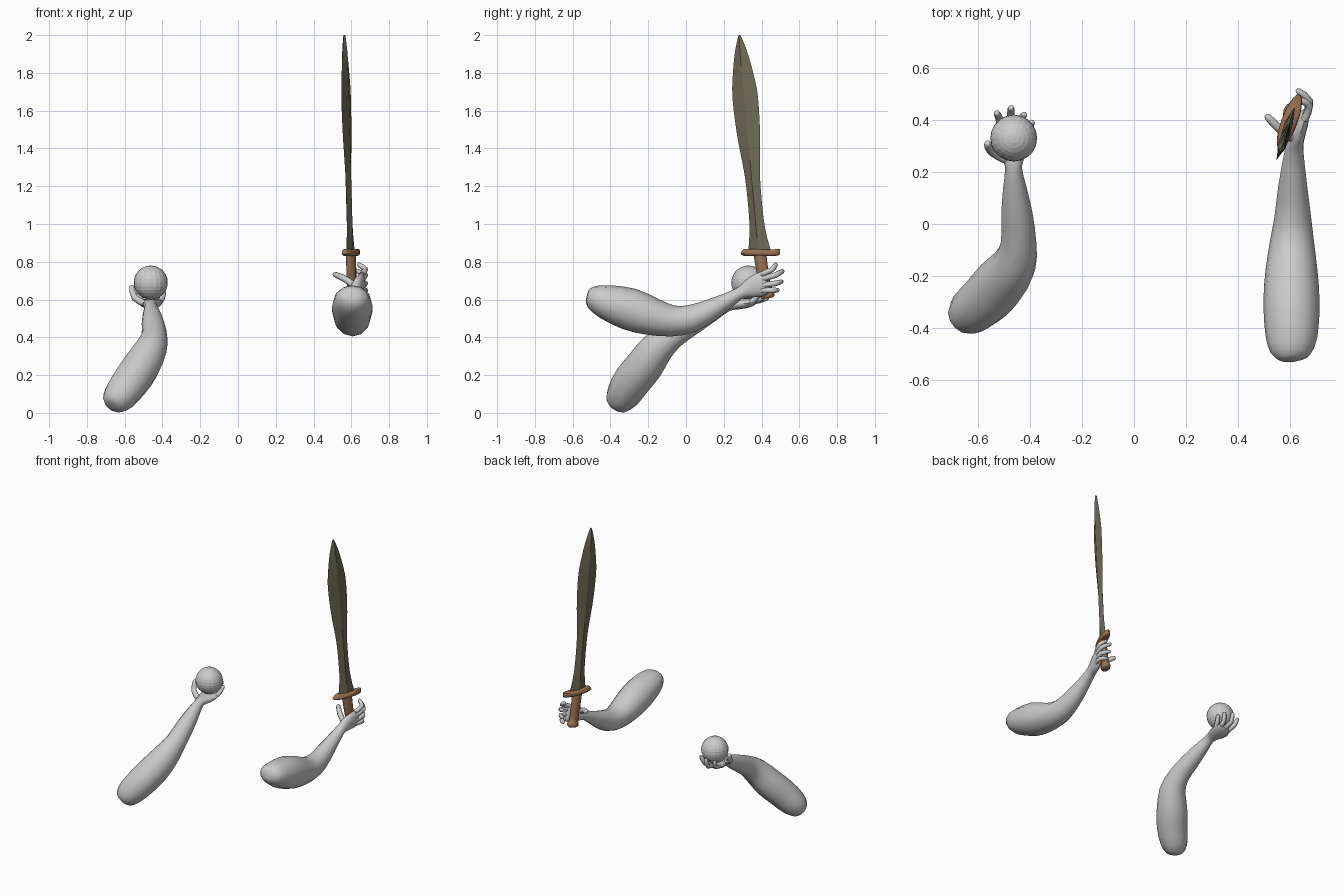
import bpy, bmesh
from math import cos, sin, pi
from mathutils import Vector

if "Cube" in bpy.data.objects:
    bpy.data.objects.remove(bpy.data.objects["Cube"])


def material(name, rgb):
    m = bpy.data.materials.new(name)
    m.use_nodes = True
    m.diffuse_color = (*rgb, 1)
    m.node_tree.nodes["Principled BSDF"].inputs["Base Color"].default_value = (*rgb, 1)
    return m


GREY = material("pale_grey", (0.6, 0.6, 0.6))
BLADE = material("dull_bronze", (0.16, 0.145, 0.095))
WOOD = material("brown_grip", (0.33, 0.17, 0.085))


def spline(a, b, c, d, t):
    return 0.5 * (2 * b + (c - a) * t + (2 * a - 5 * b + 4 * c - d) * t * t
                  + (3 * b - a - 3 * c + d) * t ** 3)


def loft(name, sections, mat, ref=(1, 0, 0), sides=12, steps=2, angle=1.0):
    """Sweep an ellipse through sections of (x, y, z, radius along ref, other radius)."""
    n = len(sections)
    rows = []
    for i in range(n - 1):
        near = [sections[min(max(i + k, 0), n - 1)] for k in (-1, 0, 1, 2)]
        for s in range(steps):
            rows.append([spline(*v, s / steps) for v in zip(*near)])
    rows.append(list(sections[-1]))
    centres = [Vector(r[:3]) for r in rows]
    bm = bmesh.new()
    rings = []
    for i, r in enumerate(rows):
        tangent = (centres[min(i + 1, len(rows) - 1)] - centres[max(i - 1, 0)]).normalized()
        u = Vector(ref)
        u = (u - tangent * u.dot(tangent)).normalized()
        v = tangent.cross(u)
        rings.append([bm.verts.new(centres[i] + u * r[3] * cos(2 * pi * k / sides)
                                   + v * r[4] * sin(2 * pi * k / sides))
                      for k in range(sides)])
    for p, q in zip(rings, rings[1:]):
        for k in range(sides):
            j = (k + 1) % sides
            bm.faces.new((p[k], p[j], q[j], q[k]))
    bm.faces.new(rings[0])
    bm.faces.new(rings[-1])
    bmesh.ops.recalc_face_normals(bm, faces=bm.faces)
    mesh = bpy.data.meshes.new(name)
    bm.to_mesh(mesh)
    bm.free()
    mesh.materials.append(mat)
    ob = bpy.data.objects.new(name, mesh)
    bpy.context.collection.objects.link(ob)
    bpy.ops.object.select_all(action="DESELECT")
    ob.select_set(True)
    bpy.context.view_layer.objects.active = ob
    bpy.ops.object.shade_smooth_by_angle(angle=angle)
    return ob


def finger(name, base, middle, tip, r=0.015):
    """Tapered digit with a rounded tip."""
    end = Vector(tip) + (Vector(tip) - Vector(middle)).normalized() * r * 0.6
    pts = [(base, r), (middle, r), (tip, r * 0.8), (end, r * 0.3)]
    loft(name, [(*p, w, w) for p, w in pts], GREY, ref=(0.8, -0.3, 0.5), sides=8)


# Left arm, running through the wrist into an upright palm
loft("left_arm", [
    (.60, -.523, .622, .035, .03), (.60, -.50, .615, .075, .06), (.605, -.43, .59, .10, .09),
    (.605, -.30, .55, .108, .112), (.605, -.18, .51, .10, .10), (.607, -.07, .487, .085, .082),
    (.61, .03, .50, .07, .073), (.61, .15, .555, .055, .055), (.615, .28, .63, .036, .032),
    (.625, .33, .655, .03, .048), (.642, .38, .675, .026, .062), (.655, .42, .69, .018, .058),
    (.655, .43, .693, .008, .045)], GREY)

# Left fingers, spread and curling round the grip
for name, z, tip in (("index", .733, (.64, .475, .785)), ("middle", .708, (.632, .51, .75)),
                     ("ring", .675, (.635, .505, .695)), ("little", .648, (.642, .485, .65))):
    middle = (.674, (.415 + tip[1]) / 2 + .01, (z + tip[2]) / 2)
    finger("left_" + name + "_finger", (.655, .40, z), middle, tip)
finger("left_thumb", (.615, .33, .675), (.565, .36, .71), (.515, .41, .733), .018)

# Right arm, running into a palm that faces up
loft("right_arm", [
    (-.67, -.375, .037, .035, .035), (-.66, -.365, .05, .065, .065), (-.625, -.335, .092, .09, .09),
    (-.565, -.285, .17, .10, .10), (-.51, -.22, .25, .10, .10), (-.46, -.155, .34, .085, .09),
    (-.443, -.07, .41, .068, .07), (-.45, .04, .475, .06, .058), (-.458, .14, .53, .045, .045),
    (-.463, .22, .57, .032, .032), (-.463, .27, .575, .05, .028), (-.463, .32, .58, .062, .025),
    (-.46, .36, .588, .058, .018), (-.46, .372, .591, .04, .008)], GREY)

# Right fingers, cupped under the ball
for name, x, tip in (("index", -.508, (-.527, .425, .65)), ("middle", -.475, (-.472, .445, .66)),
                     ("ring", -.442, (-.422, .42, .655)), ("little", -.412, (-.392, .39, .64))):
    middle = ((x + tip[0]) / 2, tip[1] - .02, .607)
    finger("right_" + name + "_finger", (x, .345, .588), middle, tip)
finger("right_thumb", (-.495, .25, .58), (-.548, .28, .61), (-.562, .308, .665), .018)

# Faceted ball resting in the right hand
bpy.ops.mesh.primitive_uv_sphere_add(segments=20, ring_count=14, radius=.09,
                                     location=(-.462, .33, .69))
ball = bpy.context.object
ball.name = "ball"
ball.data.materials.append(GREY)

# Leaf-shaped blade with a central ridge
ACROSS = (.35, .94, 0)
base, tip = Vector((.595, .388, .86)), Vector((.563, .283, 2.0))
profile = ((0, .064), (.05, .052), (.14, .041), (.28, .040), (.38, .046), (.51, .062),
           (.62, .070), (.73, .071), (.82, .058), (.91, .038), (.97, .018), (1, .005))
loft("sword_blade", [(*base.lerp(tip, t), w, .004 + .012 * min(1, w / .04))
                     for t, w in profile], BLADE, ACROSS, sides=4, steps=3, angle=.3)

# Oval guard, grip and flared pommel
loft("sword_guard", [(.597, .393, .831, .09, .02), (.597, .393, .837, .107, .028),
                     (.597, .393, .848, .113, .031), (.596, .392, .859, .107, .028),
                     (.596, .392, .866, .09, .02)], WOOD, ACROSS, sides=20)
loft("sword_grip", [(.598, .392, .835, .036, .025), (.600, .403, .76, .034, .025),
                    (.602, .416, .69, .032, .024), (.603, .424, .65, .032, .025),
                    (.604, .428, .635, .04, .031), (.605, .431, .615, .039, .03),
                    (.605, .432, .608, .03, .022)], WOOD, ACROSS)
